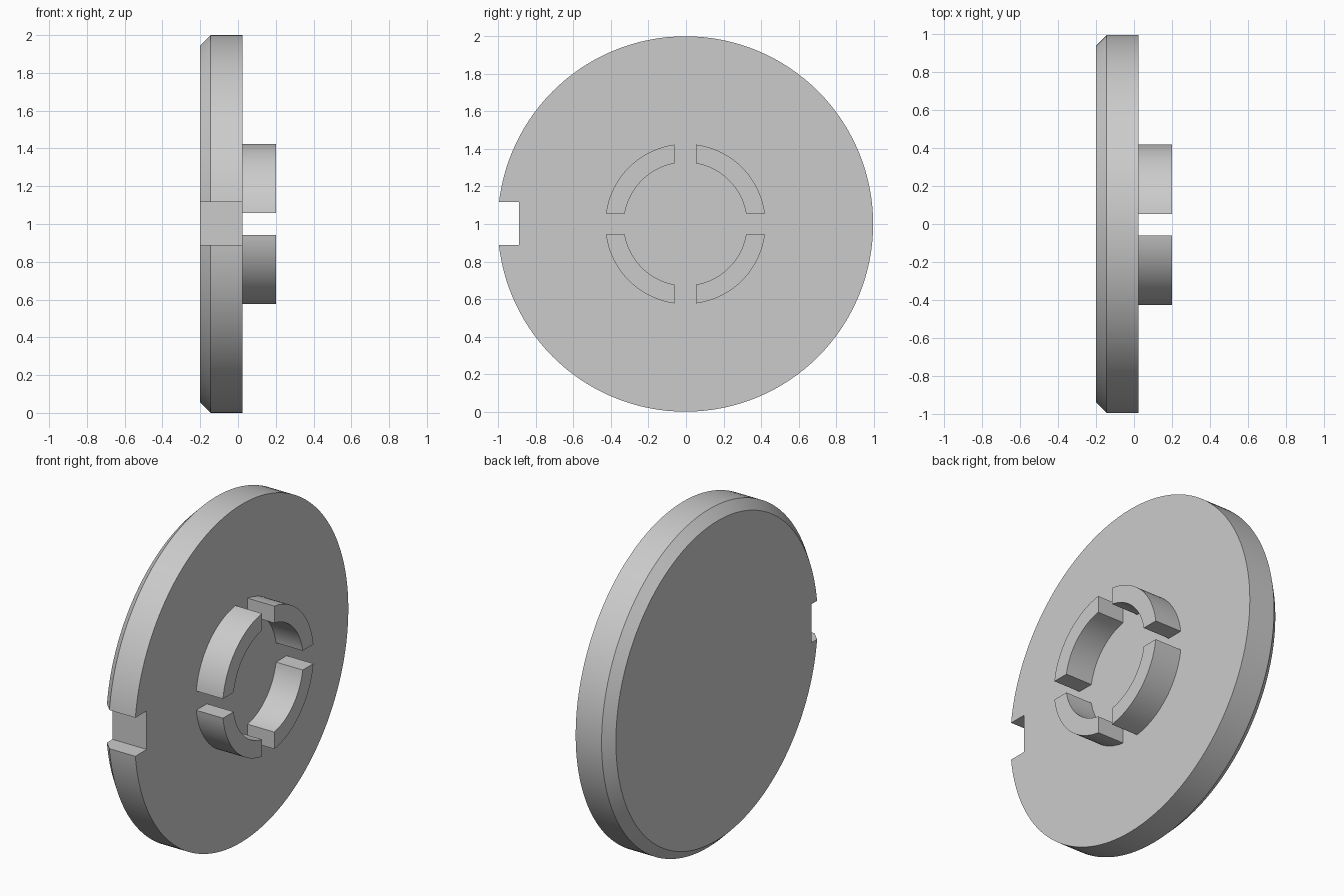
import bpy, bmesh, math
from mathutils import Matrix, Vector

old = bpy.data.objects.get("Cube")
if old:
    bpy.data.objects.remove(old, do_unlink=True)

CENTRE = Vector((0, -0.003, 1))          # axis of the disc, running along x
BACK, BEVEL, FACE, TIP = -0.2, -0.145, 0.025, 0.2
RING_OUT, RING_IN, HALF_SLOT = 0.427, 0.328, 0.057

grey = bpy.data.materials.new("plain_grey")
grey.use_nodes = True
colour = (0.6, 0.6, 0.6, 1)
grey.diffuse_color = colour
grey.node_tree.nodes["Principled BSDF"].inputs["Base Color"].default_value = colour


def make_object(name, bm):
    bmesh.ops.recalc_face_normals(bm, faces=bm.faces)
    mesh = bpy.data.meshes.new(name)
    bm.to_mesh(mesh)
    bm.free()
    mesh.materials.append(grey)
    obj = bpy.data.objects.new(name, mesh)
    bpy.context.collection.objects.link(obj)
    return obj


def select(obj):
    bpy.ops.object.select_all(action='DESELECT')
    obj.select_set(True)
    bpy.context.view_layer.objects.active = obj


def smooth(obj):
    select(obj)
    bpy.ops.object.shade_smooth_by_angle(angle=math.radians(30))


def polar(x, r, a):
    return CENTRE + Vector((x, r * math.cos(a), r * math.sin(a)))


# Disc: stacked circles give the straight rim and the bevelled back edge
bm = bmesh.new()
SIDES = 128
loops = [[bm.verts.new(polar(x, r, math.tau * i / SIDES)) for i in range(SIDES)]
         for x, r in ((BACK, 0.945), (BEVEL, 1), (FACE, 1))]
for a, b in zip(loops, loops[1:]):
    for i in range(SIDES):
        j = (i + 1) % SIDES
        bm.faces.new((a[i], a[j], b[j], b[i]))
bm.faces.new(loops[0])
bm.faces.new(loops[-1])
disc = make_object("disc", bm)

# Rectangular notch through the front of the rim
bm = bmesh.new()
bmesh.ops.create_cube(bm, size=1, matrix=Matrix.Translation((0, -1.09, 1.002))
                      @ Matrix.Diagonal((1, 0.4, 0.228, 1)))
cutter = make_object("notch_cutter", bm)
cutter.hide_render = True
cut = disc.modifiers.new("notch", 'BOOLEAN')
cut.operation = 'DIFFERENCE'
cut.solver = 'EXACT'
cut.object = cutter
select(disc)
bpy.ops.object.modifier_apply(modifier=cut.name)
bpy.data.objects.remove(cutter, do_unlink=True)
smooth(disc)


# Split collar: four quarter rings with parallel-sided gaps between them
def arc(radius, quarter, steps=24):
    gap = math.asin(HALF_SLOT / radius)
    span = math.pi / 2 - 2 * gap
    return [polar(FACE, radius, quarter * math.pi / 2 + gap + span * i / steps)
            for i in range(steps + 1)]


for q, name in enumerate(("upper_back", "upper_front", "lower_front", "lower_back")):
    bm = bmesh.new()
    outline = arc(RING_OUT, q) + arc(RING_IN, q)[::-1]
    base = bm.faces.new([bm.verts.new(p) for p in outline])
    grown = bmesh.ops.extrude_face_region(bm, geom=[base], use_keep_orig=True)
    tops = [v for v in grown["geom"] if isinstance(v, bmesh.types.BMVert)]
    bmesh.ops.translate(bm, verts=tops, vec=(TIP - FACE, 0, 0))
    smooth(make_object("collar_" + name, bm))
